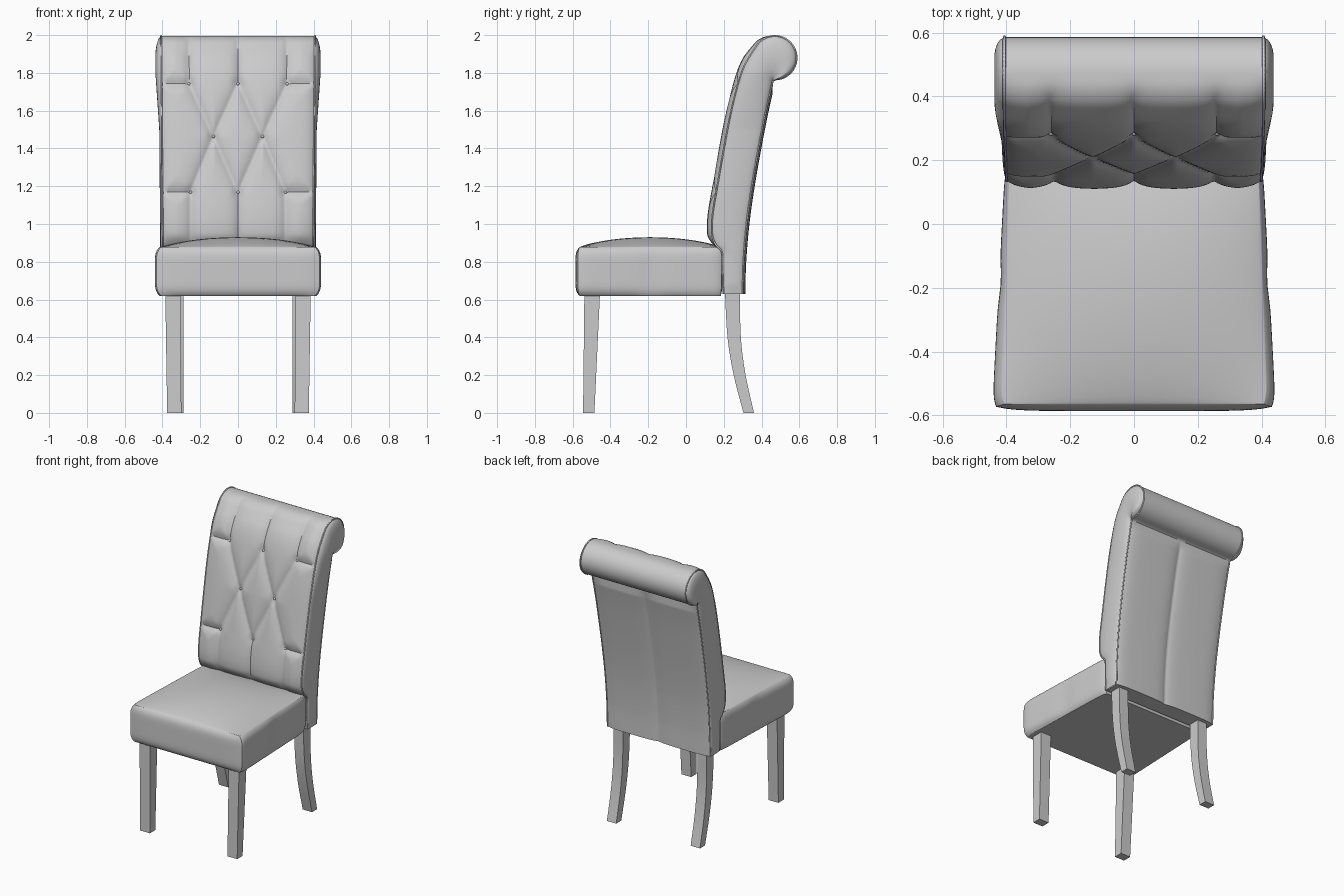
import bpy, bmesh, math
from mathutils import Vector

if "Cube" in bpy.data.objects:
    bpy.data.objects.remove(bpy.data.objects["Cube"])


def finish(name, bm, angle=40):
    bmesh.ops.remove_doubles(bm, verts=bm.verts, dist=0.0004)
    bmesh.ops.recalc_face_normals(bm, faces=bm.faces)
    me = bpy.data.meshes.new(name)
    bm.to_mesh(me)
    bm.free()
    me.shade_smooth()
    me.set_sharp_from_angle(angle=math.radians(angle))
    ob = bpy.data.objects.new(name, me)
    bpy.context.collection.objects.link(ob)
    return ob


def sheet(bm, rows):
    grid = [[bm.verts.new(p) for p in r] for r in rows]
    for a, b in zip(grid, grid[1:]):
        for i in range(len(a) - 1):
            bm.faces.new((a[i], a[i + 1], b[i + 1], b[i]))


def spline(pts, n):
    """Catmull-Rom through 2D points, resampled to n+1 even steps."""
    p = [Vector(q) for q in pts]
    p = [2 * p[0] - p[1]] + p + [2 * p[-1] - p[-2]]
    fine = []
    for a, b, c, d in zip(p, p[1:], p[2:], p[3:]):
        for k in range(20):
            t = k / 20
            fine.append(0.5 * (2 * b + (c - a) * t + (2 * a - 5 * b + 4 * c - d) * t * t
                               + (3 * b - a - 3 * c + d) * t ** 3))
    fine.append(p[-2])
    acc = [0]
    for a, b in zip(fine, fine[1:]):
        acc.append(acc[-1] + (b - a).length)
    out, j = [], 0
    for i in range(n + 1):
        s = acc[-1] * i / n
        while j < len(acc) - 2 and acc[j + 1] < s:
            j += 1
        out.append(fine[j].lerp(fine[j + 1], min(1, (s - acc[j]) / max(1e-9, acc[j + 1] - acc[j]))))
    return out


def clamp(v):
    return max(0.0, min(1.0, v))


# Backrest side profile: front line over the scroll, and rear line up to its crook
N, M = 130, 88
front_pts = [(.197, .63), (.193, .75), (.19, .85), (.157, .89), (.137, .95), (.14, 1.05), (.165, 1.2),
             (.2, 1.4), (.235, 1.58), (.272, 1.73), (.31, 1.84)]
front_pts += [(.47 + .116 * math.cos(math.radians(a)), 1.88 + .116 * math.sin(math.radians(a)))
              for a in range(150, -91, -20)] + [(.46, 1.757)]
F = spline(front_pts, N)
rear_line = spline([(.3, .63), (.305, .8), (.322, 1.), (.35, 1.2), (.385, 1.4), (.42, 1.58), (.46, 1.757)], N)
B = [rear_line[min(N, round(i / .62))] for i in range(N + 1)]

# Tufting layout in x, z
top = [(-.26, 1.745), (0, 1.745), (.26, 1.745)]
mid = [(-.13, 1.46), (.13, 1.46)]
low = [(-.25, 1.17), (0, 1.165), (.25, 1.17)]
buttons = top + mid + low
seams = [(m, r[i + k]) for r in (top, low) for i, m in enumerate(mid) for k in (0, 1)]
seams += [(p, (p[0], 1.97)) for p in top] + [(p, (p[0], .8)) for p in low]
seams += [(p, (math.copysign(.42, p[0]), p[1])) for r in (top, low) for p in (r[0], r[2])]
seams = [(Vector(a), Vector(b)) for a, b in seams]


def half_width(z):
    return .397 + .01 * clamp((z - .8) / 1.2)


def seam_distance(q):
    best = 9
    for a, b in seams:
        d = b - a
        best = min(best, (q - a - d * clamp((q - a).dot(d) / d.dot(d))).length)
    return best


def front_point(i, u):
    p, t = F[i], (F[min(N, i + 1)] - F[max(0, i - 1)]).normalized()
    hw = half_width(p.y)
    x = u * hw
    fade = clamp((.46 - p.x) / .13) * clamp((p.y - .86) / .08)
    puff = 0
    if fade > 0:
        q = Vector((x, p.y))
        d = min(seam_distance(q), hw - abs(x))
        puff = .026 * (1 - math.exp(-d / .035))
        puff -= .01 * sum(math.exp(-((q - Vector(b)).length / .025) ** 2) for b in buttons)
    return (x, p.x - t.y * puff * fade, p.y + t.x * puff * fade)


def back_point(i, u):
    p = rear_line[i]
    hw = half_width(p.y)
    d = min(abs(u), 1 - abs(u)) * hw
    puff = .014 * (1 - math.exp(-d / .04)) * clamp((N - i) / 8)
    return (u * hw, p.x + puff, p.y)


# Backrest body
us = [2 * k / M - 1 for k in range(M + 1)]
bm = bmesh.new()
sheet(bm, [[front_point(i, u) for u in us] for i in range(N + 1)])
sheet(bm, [[back_point(i, u) for u in us] for i in range(N + 1)])
sheet(bm, [[front_point(0, u) for u in us], [back_point(0, u) for u in us]])
for side in (-1, 1):
    rows = []
    for i in range(N + 1):
        row = []
        for k in range(15):
            t = k / 14
            p = F[i].lerp(B[i], t)
            amp = (.014 + .018 * clamp((p.y - 1.5) / .3)) * clamp((F[i] - B[i]).length / .12)
            bulge = amp * (4 * t * (1 - t)) ** .6 * (.4 + .6 * clamp((p.y - .63) / .05))
            row.append((side * (half_width(F[i].y * (1 - t) + B[i].y * t) + bulge), p.x, p.y))
        rows.append(row)
    sheet(bm, rows)
finish("backrest", bm, 50)


# Piping along the backrest edges
def piping(name, line):
    cu = bpy.data.curves.new(name, 'CURVE')
    cu.dimensions = '3D'
    cu.bevel_depth = .005
    cu.bevel_resolution = 1
    for side in (-1, 1):
        sp = cu.splines.new('POLY')
        sp.points.add(len(line) - 1)
        for pt, p in zip(sp.points, line):
            pt.co = (side * half_width(p.y), p.x, p.y, 1)
    bpy.context.collection.objects.link(bpy.data.objects.new(name, cu))


piping("front_piping", F)
piping("rear_piping", rear_line)

# Tufting buttons
bm = bmesh.new()
for x, z in buttons:
    i = min((k for k in range(N) if F[k].x < .4), key=lambda k: abs(F[k].y - z))
    c = front_point(i, x / half_width(z))
    vs = bmesh.ops.create_uvsphere(bm, u_segments=12, v_segments=8, radius=.009)['verts']
    bmesh.ops.translate(bm, verts=vs, vec=c)
finish("buttons", bm)

# Seat cushion: subdivided box, tapered, crowned and puffed
bm = bmesh.new()
bmesh.ops.create_cube(bm, size=2)
bmesh.ops.subdivide_edges(bm, edges=bm.edges, cuts=31, use_grid_fill=True)
for v in bm.verts:
    # crowd the loops towards the edges so the rounding stays clean
    u, w, h = (math.sin(c * math.pi / 2) for c in v.co)
    y = -.19 + .37 * w
    rim = 1 - h ** 6
    pinch = 1 - .6 * math.exp(-((y + .18) / .06) ** 2)
    hw = .404 - .014 * w + (.02 - .006 * w) * rim * (.5 + .5 * pinch)
    hw -= .012 * abs(w) ** 16
    y += w * .004 + (.022 if w < 0 else .008) * w * rim * (1 - .6 * u ** 8)
    if h > 0:
        z = .75 + h * (.127 + .053 * (1 - u * u) ** .8 * (1 - w * w) ** .8)
    else:
        z = .75 + h * .13
    v.co = (u * hw, y, z)
finish("seat", bm, 50)


# Legs: square sections (z, x inner, x outer, y front, y rear)
def legs(name, sections):
    for side, label in ((-1, "left"), (1, "right")):
        bm = bmesh.new()
        rings = [[bm.verts.new((side * x, y, z)) for x, y in ((a, c), (b, c), (b, d), (a, d))]
                 for z, a, b, c, d in sections]
        for r, s in zip(rings, rings[1:]):
            for k in range(4):
                bm.faces.new((r[k], r[(k + 1) % 4], s[(k + 1) % 4], s[k]))
        bm.faces.new(rings[0])
        bm.faces.new(rings[-1])
        finish(name + "_" + label, bm, 30)


legs("front_leg", [(0, .3, .375, -.545, -.485), (.64, .305, .385, -.538, -.455)])
rear = spline([(0, .332), (.2, .284), (.4, .255), (.66, .245)], 10)
legs("rear_leg", [(p.x, .288, .36, p.y - .028 - .018 * p.x, p.y + .028 + .018 * p.x) for p in rear])
